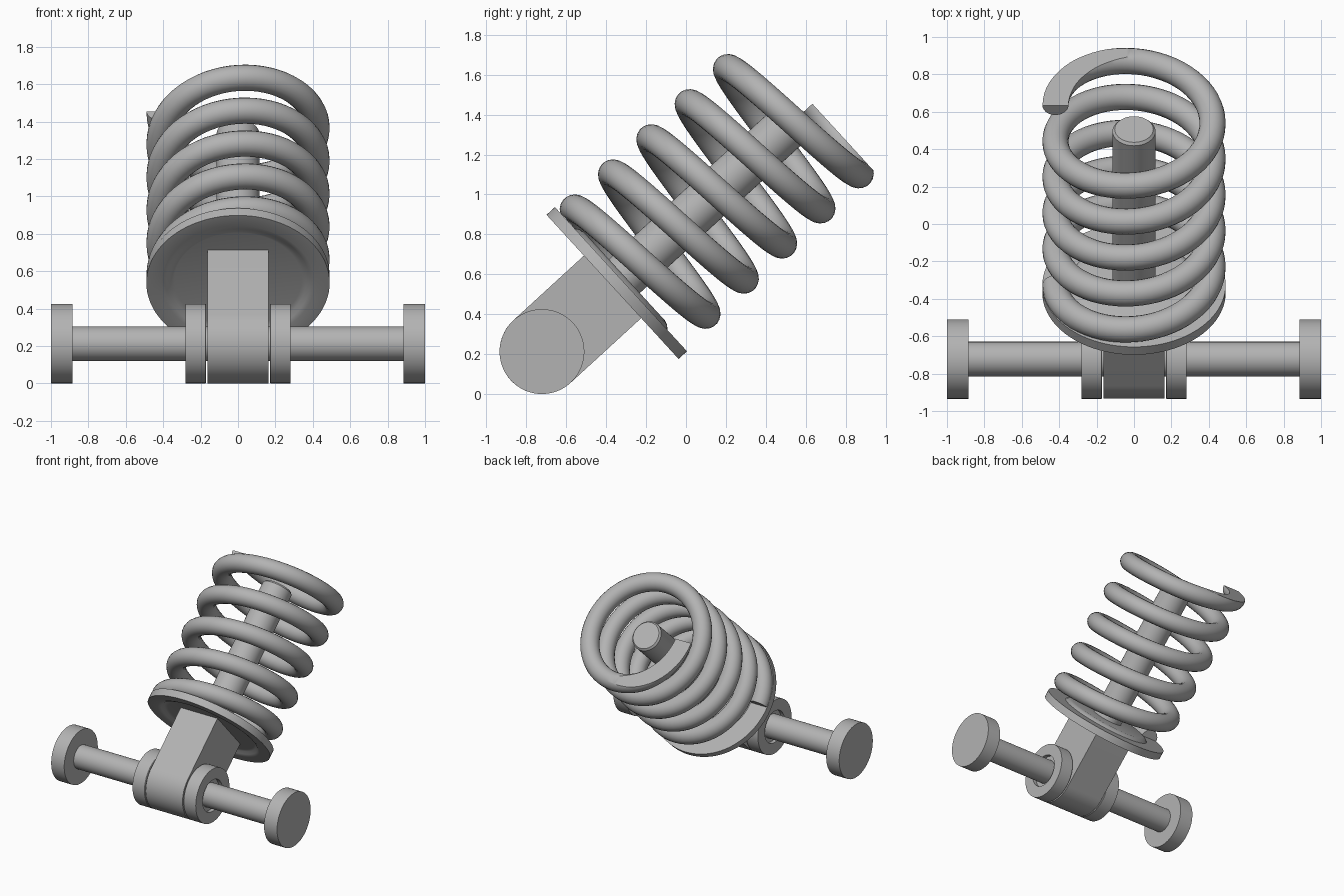
import bpy, bmesh
from math import sin, cos, pi, radians
from mathutils import Matrix

if "Cube" in bpy.data.objects:
    bpy.data.objects.remove(bpy.data.objects["Cube"], do_unlink=True)

# Single grey finish
grey = bpy.data.materials.new("plain_grey")
grey.use_nodes = True
colour = (0.45, 0.45, 0.45, 1)
grey.diffuse_color = colour
grey.node_tree.nodes["Principled BSDF"].inputs["Base Color"].default_value = colour

HUB_R = 0.2125
ORIGIN = Matrix.Translation((0, -0.722, HUB_R))
SPRING_AXIS = ORIGIN @ Matrix.Rotation(radians(-47.5), 4, "X")  # local z runs up the shaft
CROSS_AXIS = ORIGIN @ Matrix.Rotation(radians(90), 4, "Y")      # local z runs along x


def finish(name, bm, matrix):
    bmesh.ops.recalc_face_normals(bm, faces=bm.faces)
    mesh = bpy.data.meshes.new(name)
    bm.to_mesh(mesh)
    bm.free()
    mesh.materials.append(grey)
    obj = bpy.data.objects.new(name, mesh)
    bpy.context.collection.objects.link(obj)
    obj.matrix_world = matrix
    bpy.ops.object.select_all(action="DESELECT")
    obj.select_set(True)
    bpy.context.view_layer.objects.active = obj
    bpy.ops.object.shade_smooth_by_angle(angle=radians(32))
    return obj


def lathe(name, profile, matrix, steps=72):
    """Spin (radius, height) points around the local z axis."""
    bm = bmesh.new()
    verts = [bm.verts.new((r, 0, z)) for r, z in profile]
    edges = [bm.edges.new(pair) for pair in zip(verts, verts[1:])]
    bmesh.ops.spin(bm, geom=verts + edges, cent=(0, 0, 0), axis=(0, 0, 1),
                   angle=2 * pi, steps=steps)
    bmesh.ops.remove_doubles(bm, verts=bm.verts, dist=1e-5)
    return finish(name, bm, matrix)


# Cross axle with end discs and hub cheeks on both sides
lathe("axle", [(0, -0.9), (0.0925, -0.9), (0.0925, 0.9), (0, 0.9)], CROSS_AXIS)
for side, sign in (("left", 1), ("right", -1)):
    disc = [(0, 0.885), (HUB_R, 0.885), (HUB_R, 1), (0, 1)]
    cheek = [(0, 0.17), (HUB_R - 0.004, 0.17), (HUB_R, 0.174), (HUB_R, 0.28),
             (0.125, 0.28), (0.125, 0.25), (0, 0.25)]
    lathe(side + "_end_disc", [(r, z * sign) for r, z in disc], CROSS_AXIS)
    lathe(side + "_hub_cheek", [(r, z * sign) for r, z in cheek], CROSS_AXIS)

# Arm: round around the axle, straight up to the spring plate
bm = bmesh.new()
outline = [(HUB_R * cos(a), HUB_R * sin(a))
           for a in (pi + pi * i / 36 for i in range(37))]
outline += [(HUB_R, 0.515), (-HUB_R, 0.515)]
face = bm.faces.new([bm.verts.new((-0.163, y, z)) for y, z in outline])
extruded = bmesh.ops.extrude_face_region(bm, geom=[face])["geom"]
bmesh.ops.translate(bm, vec=(0.326, 0, 0),
                    verts=[v for v in extruded if isinstance(v, bmesh.types.BMVert)])
finish("arm", bm, SPRING_AXIS)

# Pressed spring plate with a shallow dish
PLATE_TOP = 0.537
lathe("spring_plate", [(0, 0.507), (0.34, 0.507), (0.365, 0.502), (0.385, 0.488),
                       (0.41, 0.48), (0.49, 0.48), (0.49, PLATE_TOP), (0.345, PLATE_TOP),
                       (0.325, 0.553), (0.30, 0.56), (0, 0.56)], SPRING_AXIS, 96)

# Centre shaft
lathe("shaft", [(0, 0.52), (0.115, 0.52), (0.115, 1.652), (0.103, 1.666), (0, 1.666)],
      SPRING_AXIS, 48)

# Coil spring: five turns, both ends ground flat
COIL_R, WIRE_R, TURNS, PITCH = 0.42, 0.07, 5, 0.2605
STEPS, SIDES = 64, 20
SPRING_END = PLATE_TOP + TURNS * PITCH
bm = bmesh.new()
rings = []
for i in range(TURNS * STEPS + 1):
    turn = i / STEPS
    phi = 2 * pi * turn - pi / 2
    ring = []
    for k in range(SIDES):
        a = 2 * pi * (k + 0.5) / SIDES
        r = COIL_R + WIRE_R * cos(a)
        ring.append(bm.verts.new((r * sin(phi), -r * cos(phi),
                                  PLATE_TOP + PITCH * turn + WIRE_R * sin(a))))
    rings.append(ring)
for low, high in zip(rings, rings[1:]):
    for k in range(SIDES):
        n = (k + 1) % SIDES
        bm.faces.new((low[k], low[n], high[n], high[k]))
bm.faces.new(rings[0])
bm.faces.new(rings[-1])
for height, normal in ((PLATE_TOP + 0.001, -1), (SPRING_END - 0.001, 1)):
    cut = bmesh.ops.bisect_plane(bm, geom=bm.verts[:] + bm.edges[:] + bm.faces[:],
                                 plane_co=(0, 0, height), plane_no=(0, 0, normal),
                                 clear_outer=True)["geom_cut"]
    bmesh.ops.triangle_fill(bm, use_beauty=True,
                            edges=[e for e in cut if isinstance(e, bmesh.types.BMEdge)])
finish("coil_spring", bm, SPRING_AXIS)
